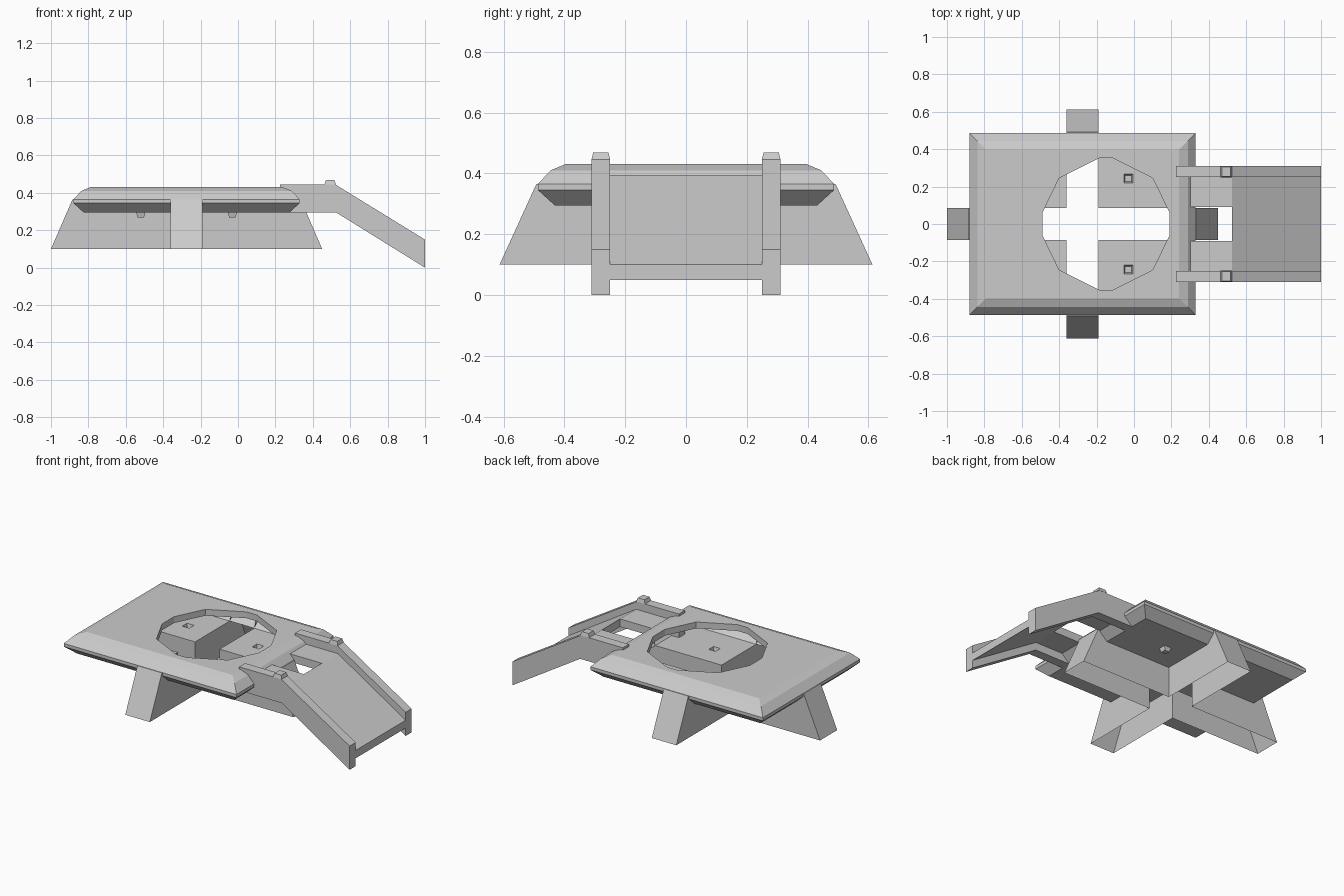
import bpy, bmesh

if "Cube" in bpy.data.objects:
    bpy.data.objects.remove(bpy.data.objects["Cube"])

CX, HX, HY = -0.275, 0.605, 0.487   # platform centre and half sizes
W = 0.086                           # half width of the cross legs


def finish(bm, name):
    bmesh.ops.remove_doubles(bm, verts=bm.verts, dist=1e-5)
    bmesh.ops.recalc_face_normals(bm, faces=bm.faces)
    me = bpy.data.meshes.new(name)
    bm.to_mesh(me)
    bm.free()
    ob = bpy.data.objects.new(name, me)
    bpy.context.collection.objects.link(ob)
    return ob


def ring(bm, pts, z):
    return [bm.verts.new((x, y, z)) for x, y in pts]


def bridge(bm, a, b):
    n = len(a)
    for i in range(n):
        bm.faces.new((a[i], a[(i + 1) % n], b[(i + 1) % n], b[i]))


def fill(bm, *loops):
    edges = []
    for lp in loops:
        for i in range(len(lp)):
            pair = (lp[i], lp[(i + 1) % len(lp)])
            edges.append(bm.edges.get(pair) or bm.edges.new(pair))
    bmesh.ops.triangle_fill(bm, edges=edges, use_beauty=True, normal=(0, 0, 1))


def rect(x0, x1, y0, y1):
    return [(x0, y0), (x1, y0), (x1, y1), (x0, y1)]


def prism(name, profile, y0, y1):
    # extrude an x-z profile along y
    bm = bmesh.new()
    a = [bm.verts.new((x, y0, z)) for x, z in profile]
    b = [bm.verts.new((x, y1, z)) for x, z in profile]
    bm.faces.new(a)
    bm.faces.new(b[::-1])
    bridge(bm, a, b)
    return finish(bm, name)


def inset_rect(d):
    return rect(CX - HX + d, CX + HX - d, -HY + d, HY - d)


# platform skin: bevelled rim, top with a faceted opening
bm = bmesh.new()
rings = [ring(bm, inset_rect(d), z) for d, z in
         ((0.055, 0.295), (0, 0.345), (0, 0.365), (0.042, 0.41), (0.09, 0.43))]
for a, b in zip(rings, rings[1:]):
    bridge(bm, a, b)
q = [(0.34, 0.06), (0.25, 0.245), (0.036, 0.352)]
hole = q + [(-x, y) for x, y in q[::-1]]
hole += [(-x, -y) for x, y in hole]
hole = [(x - 0.15, y) for x, y in hole]
h_top, h_low = ring(bm, hole, 0.43), ring(bm, hole, 0.39)
bridge(bm, h_top, h_low)
fill(bm, rings[-1], h_top)
fill(bm, ring(bm, inset_rect(0.09), 0.39), h_low)
finish(bm, "platform_top")

# four floor panels, each with a small tapered peg sunk below
for sx in (-1, 1):
    for sy in (-1, 1):
        bm = bmesh.new()
        xs = sorted((CX + sx * W, CX + sx * (HX - 0.055)))
        ys = sorted((sy * W, sy * (HY - 0.055)))
        px, py = CX + sx * 0.245, sy * 0.243
        sq = lambda r: rect(px - r, px + r, py - r, py + r)
        top, bot = ring(bm, sq(0.024), 0.295), ring(bm, sq(0.017), 0.268)
        fill(bm, ring(bm, rect(*xs, *ys), 0.295), top)
        bridge(bm, top, bot)
        bm.faces.new(bot)
        finish(bm, "floor_panel")

# hollow cross legs, open above and below
for axis, tip, up, edge in ((0, 0.725, 0.61, HX), (1, 0.613, 0.492, HY)):
    for s in (-1, 1):
        bm = bmesh.new()

        def P(l, w, z):
            return bm.verts.new((CX + s * l, w, z) if axis == 0 else (CX + w, s * l, z))
        for w in (-W, W):
            bm.faces.new([P(W, w, 0.1), P(tip, w, 0.1), P(up, w, 0.365),
                          P(edge - 0.03, w, 0.365), P(edge - 0.055, w, 0.295),
                          P(W, w, 0.295)])
        bm.faces.new([P(tip, -W, 0.1), P(tip, W, 0.1), P(up, W, 0.365), P(up, -W, 0.365)])
        bm.faces.new([P(up, -W, 0.365), P(up, W, 0.365),
                      P(edge - 0.03, W, 0.365), P(edge - 0.03, -W, 0.365)])
        finish(bm, "leg")

# ramp: side rails, posts, flat side strips and sloping deck
for s in (-1, 1):
    prism("ramp_rail", [(0.225, 0.445), (0.52, 0.445), (1, 0.15), (1, 0),
                        (0.525, 0.295), (0.225, 0.295)], s * 0.25, s * 0.31)
    prism("ramp_strip", rect(0.25, 0.525, 0.345, 0.395), s * 0.09, s * 0.25)
    bm = bmesh.new()
    a = ring(bm, rect(0.462, 0.524, s * 0.28 - 0.031, s * 0.28 + 0.031), 0.445)
    b = ring(bm, rect(0.470, 0.516, s * 0.28 - 0.025, s * 0.28 + 0.025), 0.468)
    bridge(bm, a, b)
    bm.faces.new(a)
    bm.faces.new(b)
    finish(bm, "rail_post")
prism("ramp_deck", [(0.525, 0.395), (1, 0.1), (1, 0.05), (0.525, 0.345)], -0.25, 0.25)
